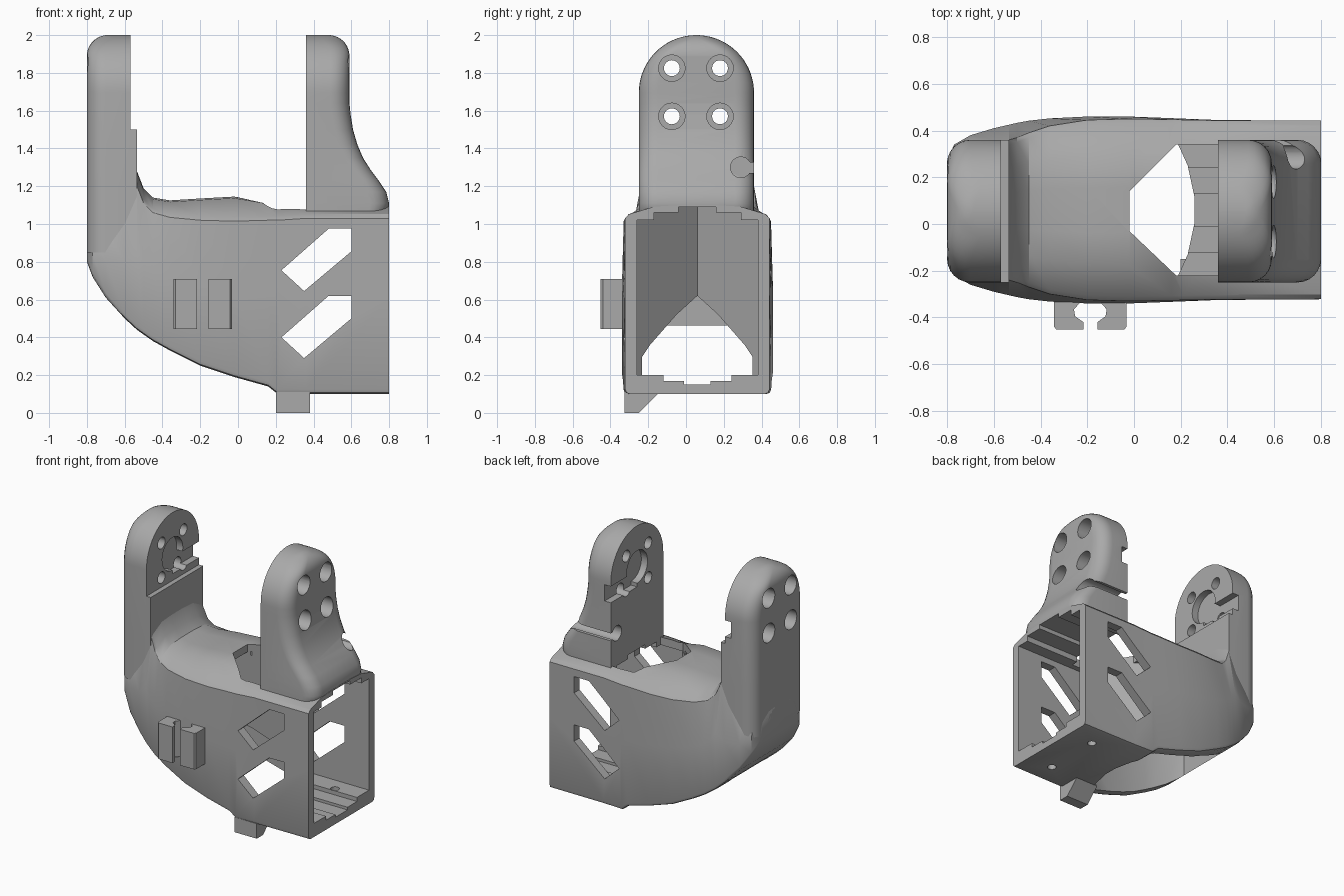
import bpy, bmesh, math

if "Cube" in bpy.data.objects:
    bpy.data.objects.remove(bpy.data.objects["Cube"], do_unlink=True)

CY = 0.06          # centre line of the bracket in y
GREY = (0.4, 0.4, 0.4, 1)
mat = bpy.data.materials.new("plain grey")
mat.use_nodes = True
mat.diffuse_color = GREY
mat.node_tree.nodes["Principled BSDF"].inputs["Base Color"].default_value = GREY


def loft(name, rings):
    """Skin a list of equal-length point rings and cap both ends."""
    bm = bmesh.new()
    vs = [[bm.verts.new(p) for p in ring] for ring in rings]
    n = len(vs[0])
    for a, b in zip(vs, vs[1:]):
        for i in range(n):
            j = (i + 1) % n
            bm.faces.new((a[i], a[j], b[j], b[i]))
    bm.faces.new(vs[0])
    bm.faces.new(vs[-1])
    bmesh.ops.recalc_face_normals(bm, faces=bm.faces[:])
    me = bpy.data.meshes.new(name)
    bm.to_mesh(me)
    bm.free()
    me.materials.append(mat)
    ob = bpy.data.objects.new(name, me)
    bpy.context.collection.objects.link(ob)
    return ob


def prism(name, axis, pts, a, b):
    """Extrude a 2D outline along an axis."""
    place = {"x": lambda p, t: (t, *p),
             "y": lambda p, t: (p[0], t, p[1]),
             "z": lambda p, t: (*p, t)}[axis]
    return loft(name, [[place(p, t) for p in pts] for t in (a, b)])


def rect(p0, p1, q0, q1):
    return [(p0, q0), (p1, q0), (p1, q1), (p0, q1)]


def circle(p, q, r, n=24):
    return [(p + r * math.cos(2 * math.pi * i / n),
             q + r * math.sin(2 * math.pi * i / n)) for i in range(n)]


def cut(ob, *cutters, keep=False):
    bpy.context.view_layer.objects.active = ob
    for c in cutters:
        c.hide_render = True
        m = ob.modifiers.new("cut", "BOOLEAN")
        m.operation, m.solver, m.object = "DIFFERENCE", "EXACT", c
        bpy.ops.object.modifier_apply(modifier=m.name)
        if not keep:
            bpy.data.objects.remove(c, do_unlink=True)


def smooth(ob):
    bpy.ops.object.select_all(action="DESELECT")
    ob.select_set(True)
    bpy.context.view_layer.objects.active = ob
    bpy.ops.object.shade_smooth_by_angle(angle=math.radians(30))


# Hull and box housing: sections along x
def section(x, zb, zs, zt, w, wt):
    half = [(w - .025, zb), (w - .007, zb + .007), (w, zb + .025),
            (w, zb + .55 * (zs - zb)), (wt, zs), (wt - .02, zs + .022),
            (wt * .6, zt - .008), (wt * .25, zt)]
    return ([(x, CY + y, z) for y, z in half] +
            [(x, CY - y, z) for y, z in reversed(half)])


STATIONS = [  # x, bottom, shoulder, top, half width, top half width
    (-.8, .8, .93, 1.0, .21, .2), (-.77, .72, .95, 1.05, .28, .26),
    (-.7, .61, .96, 1.15, .32, .29), (-.6, .5, 1.05, 1.27, .35, .3),
    (-.535, .44, 1.2, 1.28, .365, .3), (-.5, .415, 1.11, 1.19, .373, .31),
    (-.45, .38, 1.06, 1.14, .382, .33), (-.36, .33, 1.035, 1.125, .392, .36),
    (-.2, .25, 1.02, 1.135, .4, .385), (-.02, .19, 1.015, 1.145, .4, .39),
    (.16, .14, 1.02, 1.115, .393, .387), (.21, .1, 1.02, 1.105, .391, .386),
    (.36, .1, 1.03, 1.1, .385, .383), (.8, .1, 1.03, 1.1, .382, .382)]
hull = loft("hull_and_housing", [section(*s) for s in STATIONS])


# Stepped cavity with a pointed inner end
def pocket(h, z0, z1):
    plan = [(.9, CY - h), (.9, CY + h), (h - .11, CY + h),
            (-.11, CY), (h - .11, CY - h)]
    return prism("pocket_cutter", "z", plan, z0, z1)


pockets = [pocket(*p) for p in ((.32, .2, 1.02), (.23, .5, 1.06), (.1, .5, 1.09),
                                (.18, .17, .5), (.07, .15, .5))]
cut(hull, *pockets, keep=True)

# Open underside channel
channel = loft("channel_cutter", [
    [(x, CY + s * w, z) for s, z in ((-1, -.1), (1, -.1), (1, f), (-1, f))]
    for x, f, w in ((-.56, .72, .2), (-.45, .76, .26), (-.3, .72, .3),
                    (-.11, .62, .32), (0, .52, .32), (.14, .36, .32),
                    (.18, .3, .3), (.23, .25, .19), (.26, .22, .05))])
# Arrow-shaped opening in the deck
opening = prism("opening_cutter", "z", [
    (-.02, CY - .09), (-.02, CY + .08), (.18, CY + .28),
    (.36, CY + .28), (.36, CY - .28), (.18, CY - .28)], .9, 1.3)
# Slanted side windows and floor screw holes
windows = [prism("window_cutter", "y", [
    (.23, z), (.35, z - .11), (.6, z + .1), (.6, z + .22), (.48, z + .22)], -.6, .7)
    for z in (.755, .4)]
screws = [prism("screw_cutter", "z", circle(.6, CY + y, .03, 16), -.1, .4)
          for y in (-.21, .21)]
cut(hull, channel, opening, *windows, *screws)
smooth(hull)


# Upright arms: rounded plates lofted upward
def arm_ring(x_in, x_out, w, z):
    side = 1 if x_out > x_in else -1
    depth = abs(x_out - x_in)
    r = min(.1, w * .9, depth * .9)
    quarter = [(depth - r + r * math.sin(t), w - r + r * math.cos(t))
               for t in (i * math.pi / 12 for i in range(7))]
    pts = ([(0, w)] + quarter + [(d, -y) for d, y in reversed(quarter)] + [(0, -w)])
    return [(x_in + side * d, CY - .005 + y, z) for d, y in pts]


def arm(name, x_in, x_out, lower):
    """lower: (z, outer x) pairs up to the start of the round top."""
    W, R, ZC = .305, .11, 1.695
    side = 1 if x_out > x_in else -1
    rings = [arm_ring(x_in, x, W, z) for z, x in lower]
    for i in range(19):
        z = ZC + W * math.sin(math.radians(min(i * 5, 89)))
        w = math.sqrt(max(W * W - (z - ZC) ** 2, 1e-5))
        over = max(0, z - (2 - R))
        inset = R - math.sqrt(max(R * R - over * over, 0))
        rings.append(arm_ring(x_in, x_out - side * inset, w, z))
    return loft(name, rings)


left_arm = arm("right_arm", -.57, -.8, [(.85, -.8), (1.2, -.8)])
flared_arm = arm("left_flared_arm", .36, .59, [
    (1.05, .78), (1.08, .795), (1.11, .8), (1.17, .785), (1.23, .745), (1.29, .7),
    (1.35, .662), (1.42, .632), (1.5, .609), (1.58, .596), (1.64, .59)])
plate = prism("right_arm_lower_pad", "x", rect(-.25, .36, .9, 1.5), -.58, -.535)

for ob, x_in, side in ((left_arm, -.57, -1), (flared_arm, .36, 1)):
    tools = []
    for y in (-.075, .18):
        for z in (1.57, 1.825):
            tools.append(prism("hole_cutter", "x", circle(y, z, .042),
                               x_in - .1 * side, x_in + .4 * side))
            tools.append(prism("counterbore_cutter", "x", circle(y, z, .07),
                               x_in + .11 * side, x_in + .5 * side))
    # Hub recess with a slot to the back edge
    tools.append(prism("hub_cutter", "x", circle(.053, 1.697, .12, 32),
                       x_in - .1 * side, x_in + .05 * side))
    tools.append(prism("slot_cutter", "x", rect(.053, .5, 1.55, 1.67),
                       x_in - .1 * side, x_in + .05 * side))
    cut(ob, *tools)

# Keyhole cable channel through the flared arm
cut(flared_arm,
    prism("cable_cutter", "x", circle(.29, 1.3, .055), .2, .9),
    prism("cable_slot_cutter", "x", rect(.29, .5, 1.27, 1.325), .2, .9),
    *pockets)
for ob in (left_arm, flared_arm):
    smooth(ob)

# Cable clip on the front: two hooked jaws
for name, s in (("clip_jaw_a", -1), ("clip_jaw_b", 1)):
    c = -.187
    jaw = prism(name, "z", [
        (c + s * .155, -.28), (c + s * .155, -.44), (c + s * .145, -.452),
        (c + s * .03, -.452), (c + s * .03, -.42), (c + s * .065, -.395),
        (c + s * .07, -.365), (c + s * .045, -.338), (c + s * .045, -.28)], .445, .71)

# Foot tab under the floor
prism("foot_tab", "x", [(-.325, .11), (-.325, 0), (-.25, 0), (-.15, .1), (-.15, .11)], .2, .38)
